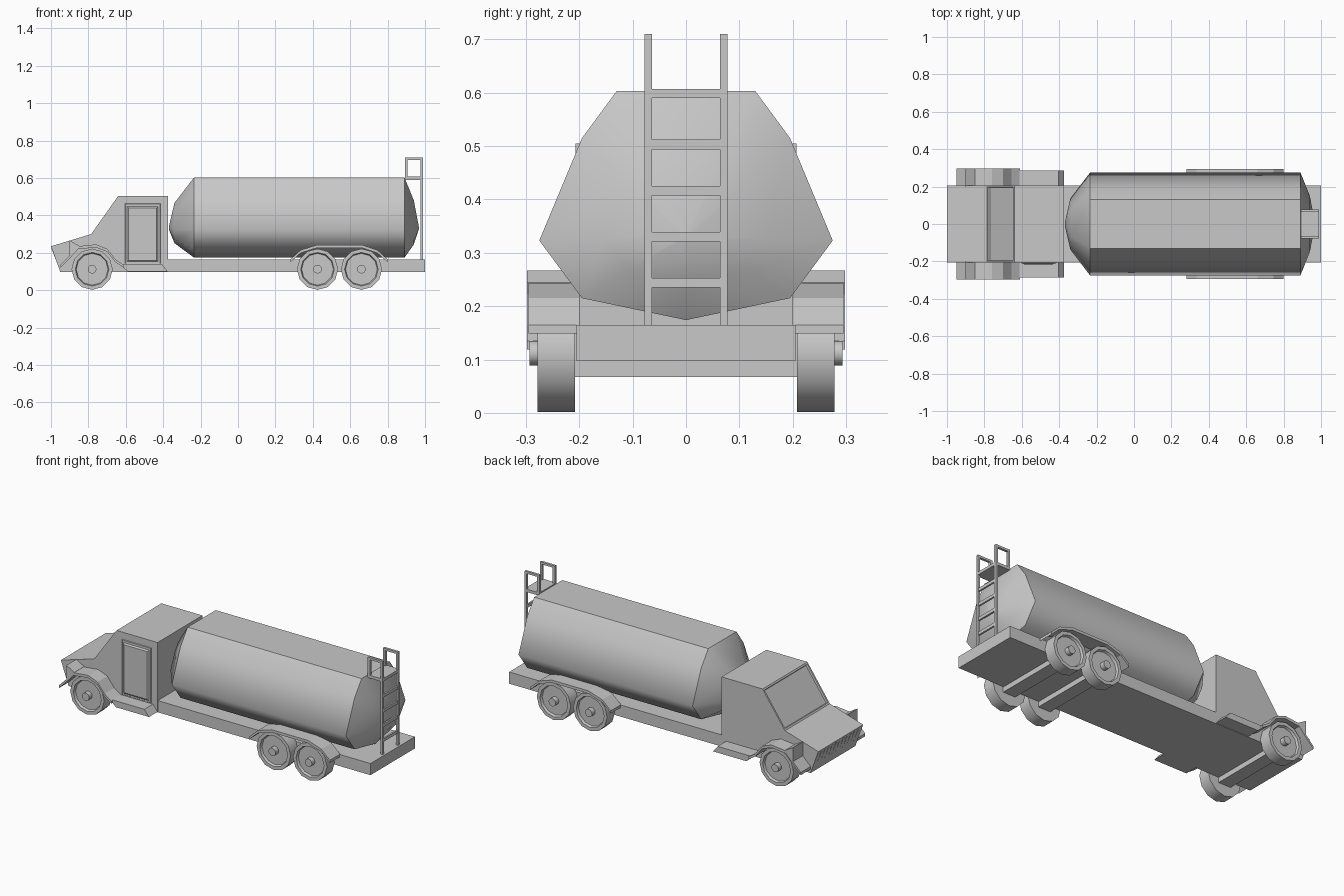
import bpy
import bmesh
from math import cos, sin, tau, radians

if "Cube" in bpy.data.objects:
    bpy.data.objects.remove(bpy.data.objects["Cube"])

grey = bpy.data.materials.new("plain grey")
grey.use_nodes = True
grey.diffuse_color = (0.58, 0.58, 0.58, 1)
grey.node_tree.nodes["Principled BSDF"].inputs["Base Color"].default_value = (0.58, 0.58, 0.58, 1)


def loft(name, rings, smooth=None, edit=None):
    """Skin a list of equal point rings and cap both ends."""
    bm = bmesh.new()
    rows = [[bm.verts.new(p) for p in ring] for ring in rings]
    n = len(rows[0])
    for a, b in zip(rows, rows[1:]):
        for i in range(n):
            j = (i + 1) % n
            bm.faces.new((a[i], a[j], b[j], b[i]))
    bm.faces.new(rows[0])
    bm.faces.new(rows[-1])
    bmesh.ops.recalc_face_normals(bm, faces=bm.faces)
    if edit:
        edit(bm)
    mesh = bpy.data.meshes.new(name)
    bm.to_mesh(mesh)
    bm.free()
    mesh.materials.append(grey)
    ob = bpy.data.objects.new(name, mesh)
    bpy.context.collection.objects.link(ob)
    if smooth:
        bpy.ops.object.select_all(action='DESELECT')
        bpy.context.view_layer.objects.active = ob
        ob.select_set(True)
        bpy.ops.object.shade_smooth_by_angle(angle=radians(smooth))
    return ob


def prism(name, profile, y0, y1, edit=None):
    return loft(name, [[(x, y, z) for x, z in profile] for y in (y0, y1)], edit=edit)


def box(name, x0, x1, y0, y1, z0, z1):
    return prism(name, [(x0, z0), (x1, z0), (x1, z1), (x0, z1)], y0, y1)


def strip(name, path, thick, y0, y1):
    under = [(x, z - thick) for x, z in reversed(path)]
    return prism(name, path + under, y0, y1)


# Chassis and cab, with a recessed windscreen
box("chassis", -0.4, 1, -0.205, 0.205, 0.097, 0.165)


def windscreen(bm):
    bm.normal_update()
    pane = [f for f in bm.faces if f.normal.x < -0.6 and f.normal.z > 0.3]
    bmesh.ops.inset_individual(bm, faces=pane, thickness=0.014, depth=0)
    bmesh.ops.inset_individual(bm, faces=pane, thickness=0.004, depth=-0.01)


cab = [(-0.95, 0.097), (-1, 0.235), (-0.785, 0.3), (-0.64, 0.505), (-0.375, 0.505), (-0.375, 0.097)]
prism("cab", cab, -0.207, 0.207, windscreen)

# Grille ribs on the sloping nose
for i in range(11):
    y = -0.17 + i * 0.034
    prism("grille_rib", [(-0.952, 0.115), (-0.956, 0.115), (-0.997, 0.222), (-0.993, 0.222)],
          y - 0.005, y + 0.005)


# Raised door and its inner panel on the right side
def plate(name, x0, x1, z0, z1, y0, y1, slope):
    rings = []
    for y, d in ((y0, 0), (y1, slope)):
        rings.append([(x0 + d, y, z0 + d), (x1 - d, y, z0 + d), (x1 - d, y, z1 - d), (x0 + d, y, z1 - d)])
    loft(name, rings)


plate("door", -0.605, -0.413, 0.14, 0.465, -0.205, -0.21, 0.004)
plate("door_panel", -0.595, -0.425, 0.15, 0.45, -0.208, -0.217, 0.01)

# Tank: nine-sided section, domed at both ends
half = [(0.13, 0.603), (0.195, 0.515), (0.275, 0.323), (0.195, 0.215)]
section = half + [(0, 0.174)] + [(-y, z) for y, z in reversed(half)]
stations = [(-0.37, 0.03), (-0.34, 0.5), (-0.235, 1), (0.89, 1), (0.94, 0.55), (0.967, 0.03)]
rings = [[(x, y * s, 0.33 + (z - 0.33) * s) for y, z in section] for x, s in stations]


def tank_edges(bm):
    for f in bm.faces:
        f.smooth = True
    for e in bm.edges:
        a, b = (v.co for v in e.verts)
        rim = abs(a.x - b.x) < 0.001 and a.x in (min(a.x, -0.2), max(a.x, 0.8))
        wide = max(abs(a.y), abs(b.y)) > 0.12 or max(a.z, b.z) > 0.6 or min(a.z, b.z) < 0.18
        shoulder = min(a.z, b.z) > 0.6
        e.smooth = not (shoulder or (rim and wide and -0.3 < a.x < 0.9))


loft("tank", rings, edit=tank_edges)

# Wheels, axles and hubs
tyre = [(0.11, 0.208), (0.11, 0.278), (0.09, 0.278), (0.085, 0.264), (0.023, 0.264), (0.023, 0.293)]
for x in (-0.78, 0.425, 0.66):
    box("axle", x - 0.04, x + 0.04, -0.21, 0.21, 0.067, 0.15)
    for side in (-1, 1):
        wheel = [[(x + r * cos(tau * k / 12), side * y, 0.112 + r * sin(tau * k / 12))
                  for k in range(12)] for r, y in tyre]
        loft("wheel", wheel, smooth=35)

# Fenders, lamp wedges and steps on both sides
rear_arch = [(0.28, 0.165), (0.335, 0.215), (0.425, 0.243), (0.66, 0.243), (0.745, 0.215), (0.8, 0.165)]
front_arch = [(-0.95, 0.135), (-0.9, 0.185), (-0.855, 0.235), (-0.76, 0.245), (-0.7, 0.222),
              (-0.655, 0.165), (-0.61, 0.135)]
for side in (-1, 1):
    inner, outer = side * 0.2, side * 0.298
    strip("rear_fender", rear_arch, 0.016, inner, side * 0.295)
    strip("front_fender", front_arch, 0.016, inner, outer)
    prism("lamp_wedge", [(-0.9, 0.18), (-0.9, 0.267), (-0.85, 0.238)], inner, outer)
    prism("step", [(-0.63, 0.137), (-0.405, 0.137), (-0.375, 0.1), (-0.59, 0.1)], inner, side * 0.286)

# Ladder, platform and hand rails at the back
for side in (-1, 1):
    y0, y1 = side * 0.064, side * 0.078
    box("ladder_rail", 0.975, 0.989, y0, y1, 0.165, 0.71)
    box("hand_rail_post", 0.893, 0.907, y0, y1, 0.59, 0.71)
    box("hand_rail_top", 0.893, 0.989, y0, y1, 0.697, 0.71)
for i in range(4):
    z = 0.244 + i * 0.0863
    box("ladder_rung", 0.977, 0.987, -0.066, 0.066, z - 0.009, z + 0.009)
box("platform", 0.893, 0.989, -0.078, 0.078, 0.59, 0.607)
